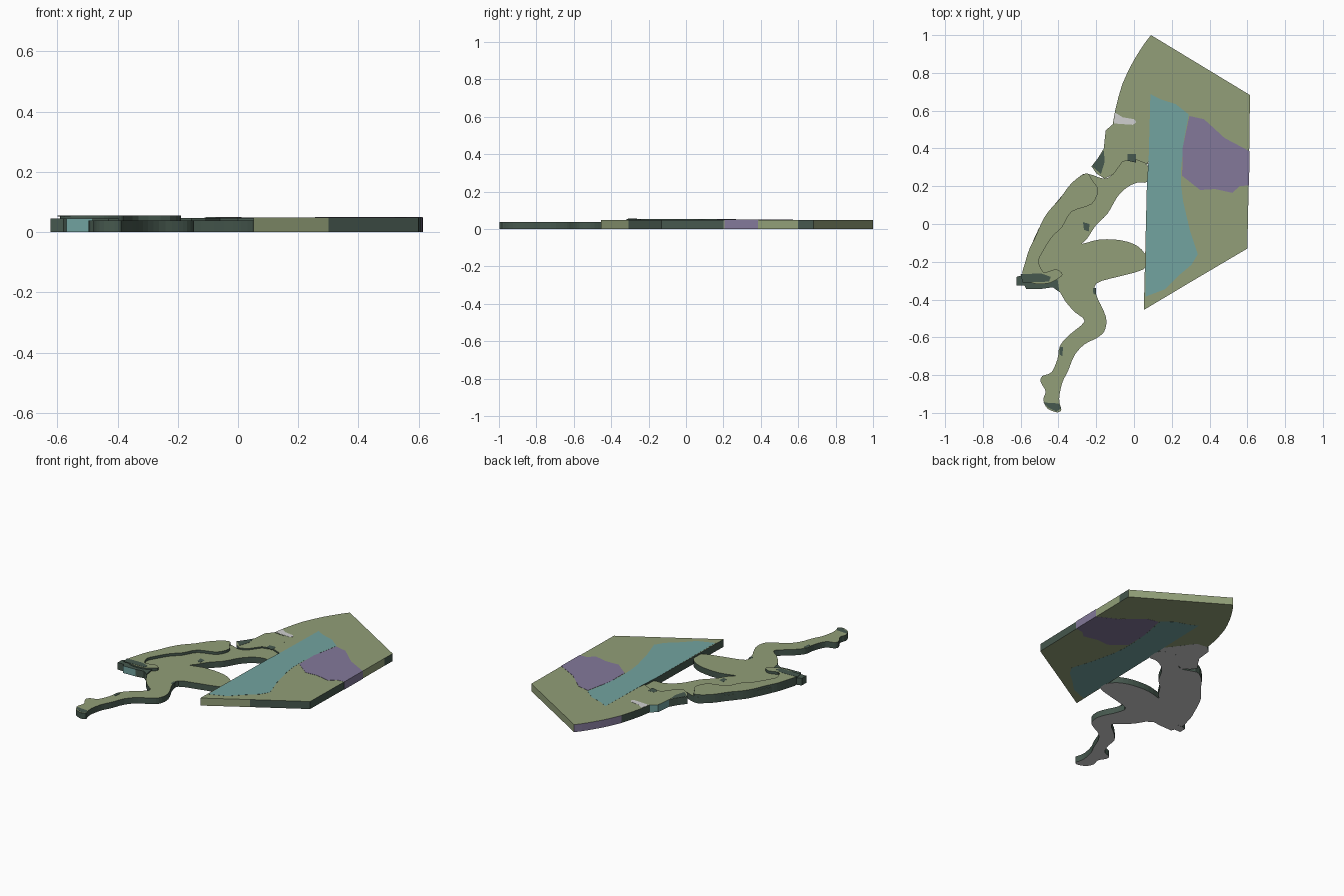
import bpy, bmesh


def lin(v):
    v /= 255
    return ((v + 0.055) / 1.055) ** 2.4 if v > 0.04 else v / 12.92


COLOURS = {"olive": (146, 159, 120), "teal": (114, 163, 160), "purple": (131, 121, 154),
           "dark green": (70, 88, 78), "light grey": (208, 208, 208)}
MATS = {}
for name, rgb in COLOURS.items():
    m = bpy.data.materials.new(name)
    m.diffuse_color = (*[lin(c) for c in rgb], 1)
    MATS[name] = m
KEYS = list(COLOURS)


def smooth(pts, n=3):
    """Closed Catmull-Rom curve through the points."""
    out, k = [], len(pts)
    for i in range(k):
        a, b, c, d = (pts[(i + j - 1) % k] for j in range(4))
        for s in range(n):
            t = s / n
            out.append(tuple(0.5 * (2 * b[q] + (c[q] - a[q]) * t
                             + (2 * a[q] - 5 * b[q] + 4 * c[q] - d[q]) * t * t
                             + (3 * b[q] - a[q] - 3 * c[q] + d[q]) * t ** 3) for q in (0, 1)))
    return out


def slab(name, pts, z0, z1, top, bottom=None, side=None):
    """Extruded outline; side is one colour or a rule giving a colour from (x, y)."""
    bm = bmesh.new()
    lo = [bm.verts.new((x, y, z0)) for x, y in pts]
    hi = [bm.verts.new((x, y, z1)) for x, y in pts]
    bm.faces.new(hi).material_index = KEYS.index(top)
    bm.faces.new(lo[::-1]).material_index = KEYS.index(bottom or top)
    side = side or top
    for i in range(len(pts)):
        j = (i + 1) % len(pts)
        f = bm.faces.new((lo[i], lo[j], hi[j], hi[i]))
        c = f.calc_center_median()
        f.material_index = KEYS.index(side if isinstance(side, str) else side(c.x, c.y))
    bmesh.ops.recalc_face_normals(bm, faces=bm.faces)
    bmesh.ops.triangulate(bm, faces=[f for f in bm.faces if len(f.verts) > 4],
                          ngon_method='EAR_CLIP')
    me = bpy.data.meshes.new(name)
    bm.to_mesh(me)
    bm.free()
    for k in KEYS:
        me.materials.append(MATS[k])
    ob = bpy.data.objects.new(name, me)
    bpy.context.collection.objects.link(ob)
    return ob


# Rock wall: edge colour depends on position along the rim
def wall_side(x, y):
    if x > 0.59:
        return "olive" if 0.2 < y < 0.6 else "dark green"
    if y < -0.15 and 0.1 < x < 0.3:
        return "olive"
    if x > 0.15 and y > 0.6:
        return "olive"
    if x < 0.1 and y > 0.72:
        return "purple"
    return "dark green"


wall = [(0.09, 1.0), (0.615, 0.682), (0.613, 0.6), (0.61, 0.39), (0.607, 0.2), (0.6, -0.13),
        (0.30, -0.307), (0.052, -0.455), (0.068, 0.2), (0.078, 0.36), (-0.04, 0.52),
        (-0.112, 0.53), (-0.1, 0.6), (-0.083, 0.67), (-0.062, 0.74), (-0.033, 0.805),
        (-0.002, 0.865), (0.032, 0.92), (0.06, 0.962)]
slab("rock_wall", wall, 0.0006, 0.0485, "olive", side=wall_side)

# Coloured areas run right through the wall
teal = [(0.087, 0.688), (0.14, 0.66), (0.22, 0.635), (0.29, 0.58), (0.265, 0.45), (0.25, 0.3),
        (0.25, 0.2), (0.26, 0.12), (0.295, -0.03), (0.338, -0.16), (0.305, -0.215),
        (0.24, -0.27), (0.165, -0.345), (0.06, -0.385), (0.068, 0.2), (0.078, 0.36)]
slab("wall_teal_band", teal, 0.0002, 0.0492, "teal", side="dark green")
purple = [(0.293, 0.572), (0.37, 0.555), (0.42, 0.51), (0.48, 0.455), (0.612, 0.385),
          (0.609, 0.205), (0.56, 0.2), (0.52, 0.165), (0.43, 0.185), (0.35, 0.18),
          (0.255, 0.255), (0.257, 0.4)]
slab("wall_purple_patch", purple, 0, 0.0498, "purple")
slab("wall_pale_patch", [(-0.1, 0.59), (-0.06, 0.565), (0.0, 0.555), (0.012, 0.54),
                         (-0.005, 0.525), (-0.107, 0.532)], 0.047, 0.0495, "light grey")

# Climber body: torso, reaching arm and both legs
body = [(-0.24, 0.265), (-0.16, 0.24), (-0.11, 0.265), (-0.06, 0.33), (0.0, 0.345), (0.072, 0.31),
        (0.07, 0.225), (0.02, 0.22), (-0.035, 0.195), (-0.087, 0.145), (-0.14, 0.055),
        (-0.2, -0.005), (-0.25, -0.08), (-0.275, -0.105), (-0.18, -0.082), (-0.065, -0.087),
        (0.02, -0.118), (0.066, -0.175), (0.06, -0.23), (0.01, -0.255), (-0.08, -0.278),
        (-0.2, -0.315), (-0.198, -0.38), (-0.165, -0.45), (-0.146, -0.51), (-0.158, -0.57),
        (-0.2, -0.605), (-0.262, -0.637), (-0.315, -0.695), (-0.35, -0.78), (-0.378, -0.835),
        (-0.395, -0.91), (-0.393, -0.95), (-0.385, -0.985), (-0.41, -0.997), (-0.46, -0.975),
        (-0.48, -0.93), (-0.468, -0.885), (-0.495, -0.835), (-0.485, -0.805), (-0.437, -0.785),
        (-0.405, -0.715), (-0.392, -0.645), (-0.34, -0.585), (-0.262, -0.515), (-0.315, -0.465),
        (-0.363, -0.41), (-0.405, -0.345), (-0.47, -0.32), (-0.575, -0.25), (-0.55, -0.13),
        (-0.48, 0.02), (-0.39, 0.14), (-0.29, 0.25)]
slab("climber_body", smooth(body), 0, 0.038, "olive", "light grey", "dark green")

# Near arm, raised above the body
arm = [(-0.245, 0.267), (-0.29, 0.25), (-0.345, 0.2), (-0.395, 0.13), (-0.45, 0.07),
       (-0.485, 0.015), (-0.525, -0.075), (-0.553, -0.13), (-0.578, -0.21), (-0.59, -0.275),
       (-0.53, -0.315), (-0.46, -0.315), (-0.42, -0.3), (-0.378, -0.268), (-0.41, -0.24),
       (-0.45, -0.25), (-0.48, -0.255), (-0.505, -0.2), (-0.485, -0.15), (-0.435, -0.07),
       (-0.38, -0.015), (-0.33, 0.065), (-0.225, 0.105), (-0.19, 0.18), (-0.22, 0.23)]
slab("near_arm", smooth(arm), 0.0005, 0.0545, "olive", "light grey", "dark green")

# Fist at the hip
fist = [(-0.622, -0.28), (-0.595, -0.272), (-0.47, -0.275), (-0.405, -0.29), (-0.395, -0.36),
        (-0.43, -0.335), (-0.485, -0.343), (-0.57, -0.345), (-0.58, -0.325), (-0.622, -0.325)]
slab("fist", fist, 0.0003, 0.0455, "dark green", "light grey",
     lambda x, y: "teal" if y < -0.333 and -0.56 < x < -0.46 else "dark green")
slab("fist_shade", [(-0.6, -0.265), (-0.49, -0.262), (-0.44, -0.28), (-0.45, -0.305),
                    (-0.59, -0.31)], 0.052, 0.0553, "dark green")

# Head and raised shoulder
head = [(-0.11, 0.53), (-0.15, 0.495), (-0.16, 0.4), (-0.19, 0.35), (-0.225, 0.305),
        (-0.2, 0.268), (-0.155, 0.24), (-0.11, 0.262), (-0.06, 0.33), (0.0, 0.345),
        (0.074, 0.315), (0.079, 0.36), (-0.04, 0.52)]
slab("head", head, 0.0004, 0.047, "olive", "light grey",
     lambda x, y: "teal" if x < -0.12 and y > 0.42 else "dark green")

# Small dark details lying on the surface
details = {
    "face_shade": ([(-0.16, 0.39), (-0.222, 0.305), (-0.175, 0.265), (-0.155, 0.33)], 0.047),
    "hand_shade": ([(-0.035, 0.37), (0.01, 0.37), (0.01, 0.325), (-0.035, 0.335)], 0.047),
    "waist_mark": ([(-0.27, 0.01), (-0.235, 0.0), (-0.24, -0.04), (-0.265, -0.03)], 0.038),
    "thigh_mark": ([(-0.218, -0.34), (-0.2, -0.34), (-0.2, -0.375), (-0.215, -0.37)], 0.038),
    "shin_mark": ([(-0.392, -0.65), (-0.375, -0.65), (-0.38, -0.7), (-0.395, -0.69)], 0.038),
    "toes": ([(-0.48, -0.945), (-0.4, -0.95), (-0.385, -0.975), (-0.41, -0.993),
              (-0.455, -0.972)], 0.038),
}
for name, (pts, z) in details.items():
    slab(name, pts, z - 0.001, z + 0.0006, "dark green")
